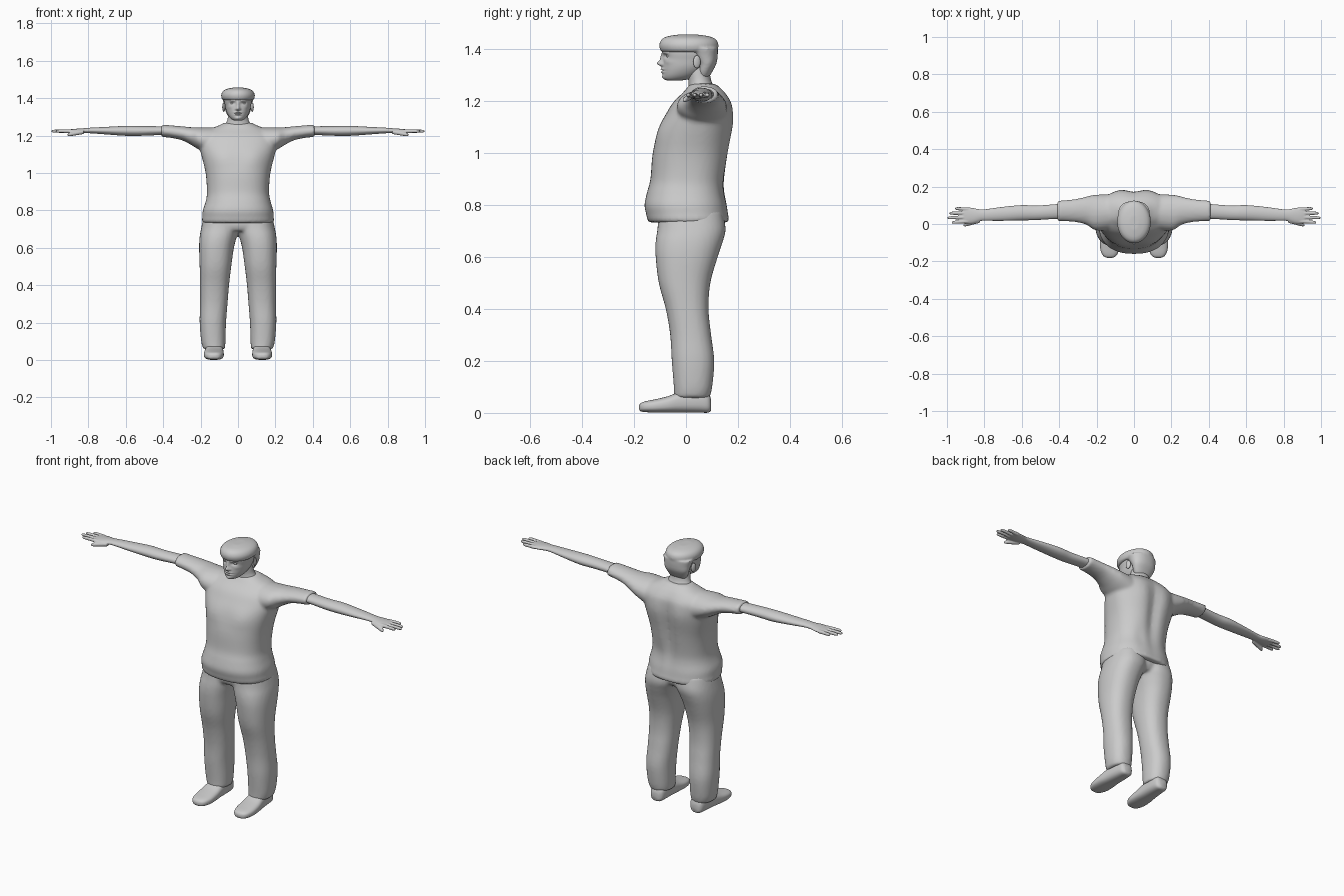
import bpy, bmesh, math
from mathutils import Matrix

grey = bpy.data.materials.new("plain grey")
grey.diffuse_color = (0.6, 0.6, 0.6, 1)


def spline(rows, steps):
    """Smooth the list of rings with a Catmull-Rom curve."""
    out = []
    for i in range(len(rows) - 1):
        p0, p1, p2 = rows[max(i - 1, 0)], rows[i], rows[i + 1]
        p3 = rows[min(i + 2, len(rows) - 1)]
        for s in range(steps):
            t = s / steps
            out.append([0.5 * (2 * b + (c - a) * t + (2 * a - 5 * b + 4 * c - d) * t * t
                               + (3 * b - a - 3 * c + d) * t ** 3)
                        for a, b, c, d in zip(p0, p1, p2, p3)])
    return out + [list(rows[-1])]


def loft(bm, axis, rows, n=32, p=2.0, steps=4, side=1):
    """Rows are (position on axis, min a, max a, min b, max b); rings are superellipses."""
    rings = []
    others = [k for k in range(3) if k != axis]
    for t, a0, a1, b0, b1 in spline(rows, steps):
        ring = []
        for i in range(n):
            w = 2 * math.pi * i / n
            c, s = math.cos(w), math.sin(w)
            co = [0, 0, 0]
            co[axis] = t
            co[others[0]] = (a0 + a1) / 2 + (a1 - a0) / 2 * math.copysign(abs(c) ** (2 / p), c)
            co[others[1]] = (b0 + b1) / 2 + (b1 - b0) / 2 * math.copysign(abs(s) ** (2 / p), s)
            co[0] *= side
            ring.append(bm.verts.new(co))
        rings.append(ring)
    for r, q in zip(rings, rings[1:]):
        for i in range(n):
            j = (i + 1) % n
            bm.faces.new((r[i], r[j], q[j], q[i]))
    bm.faces.new(rings[0][::-1])
    bm.faces.new(rings[-1])


def ball(bm, centre, scale, turn=0):
    m = Matrix.Translation(centre) @ Matrix.Rotation(turn, 4, 'Z') @ Matrix.Diagonal((*scale, 1))
    bmesh.ops.create_uvsphere(bm, u_segments=20, v_segments=12, radius=1, matrix=m)


def bumps(bm, face, limit, items):
    """Push the front (-1) or back (+1) in y with soft bumps (x, z, width, height, depth)."""
    for v in bm.verts:
        if v.co.y * face > limit:
            v.co.y += sum(d * math.exp(-((v.co.x - x) / w) ** 2 - ((v.co.z - z) / h) ** 2)
                          for x, z, w, h, d in items)


def finish(name, bm, mirror=False, voxel=0, smooth=4):
    bmesh.ops.recalc_face_normals(bm, faces=bm.faces)
    me = bpy.data.meshes.new(name)
    bm.to_mesh(me)
    bm.free()
    me.materials.append(grey)
    me.polygons.foreach_set("use_smooth", [True] * len(me.polygons))
    ob = bpy.data.objects.new(name, me)
    bpy.context.collection.objects.link(ob)
    if mirror:
        ob.modifiers.new("mirror", 'MIRROR').use_mirror_merge = False
    if voxel:
        r = ob.modifiers.new("blend", 'REMESH')
        r.mode, r.voxel_size, r.use_smooth_shade = 'VOXEL', voxel, True
        s = ob.modifiers.new("soften", 'SMOOTH')
        s.factor, s.iterations = 0.5, smooth
    return ob


# Shirt: torso with sleeves blended in
bm = bmesh.new()
loft(bm, 2, [(0.733, -.188, .188, -.143, .162), (0.748, -.193, .193, -.150, .167),
             (0.765, -.190, .190, -.153, .164), (0.80, -.188, .188, -.160, .160),
             (0.85, -.172, .174, -.150, .152), (0.90, -.166, .166, -.137, .152),
             (1.00, -.173, .173, -.128, .166), (1.10, -.197, .197, -.102, .178),
             (1.16, -.210, .210, -.072, .178), (1.20, -.200, .200, -.046, .172),
             (1.235, -.150, .150, -.010, .150), (1.255, -.100, .100, .006, .130),
             (1.268, -.078, .078, .018, .115)], n=64, p=2.35)
bumps(bm, 1, .06, [(0, 1.0, .035, .17, -.018), (.08, 1.13, .05, .08, .008),
                   (-.08, 1.13, .05, .08, .008), (.07, .86, .03, .07, -.006)])
bumps(bm, -1, .03, [(.09, 1.08, .06, .05, -.008), (-.09, 1.08, .06, .05, -.008)])
for s in (1, -1):
    loft(bm, 0, [(.08, -.030, .160, 1.06, 1.243), (.20, -.035, .157, 1.120, 1.243),
                 (.25, -.006, .148, 1.150, 1.245), (.30, .008, .136, 1.175, 1.250),
                 (.36, .014, .128, 1.188, 1.255), (.41, .016, .125, 1.193, 1.259)], side=s)
finish("shirt", bm, voxel=.009)

# Trousers: two loose legs joined at the hips
bm = bmesh.new()
for s in (1, -1):
    loft(bm, 2, [(.058, .070, .185, -.046, .091), (.10, .067, .197, -.047, .101),
                 (.20, .064, .205, -.055, .109), (.30, .056, .203, -.061, .097),
                 (.40, .048, .203, -.078, .087), (.50, .036, .205, -.105, .094),
                 (.60, .022, .208, -.117, .122), (.66, .006, .205, -.117, .142),
                 (.71, -.010, .196, -.110, .153), (.78, -.010, .180, -.105, .140)],
         p=2.3, side=s)
loft(bm, 2, [(.69, -.15, .15, -.095, .115), (.72, -.18, .18, -.108, .135),
             (.78, -.18, .18, -.105, .135)], p=2.4)
finish("trousers", bm, voxel=.009)

# Shoes
bm = bmesh.new()
loft(bm, 1, [(-.181, .118, .142, .014, .028), (-.174, .100, .160, .006, .038),
             (-.155, .086, .174, .003, .045), (-.12, .077, .182, .001, .052),
             (-.07, .076, .182, .001, .064), (-.02, .078, .176, .001, .082),
             (.05, .080, .168, .001, .088), (.085, .087, .160, .001, .078),
             (.097, .105, .145, .010, .050)], p=2.7)
finish("shoe", bm, mirror=True)

# Arms with palm, fingers and thumb
bm = bmesh.new()
loft(bm, 0, [(.34, .028, .114, 1.204, 1.248), (.42, .027, .106, 1.203, 1.250),
             (.52, .021, .099, 1.199, 1.251), (.60, .019, .101, 1.199, 1.252),
             (.70, .017, .092, 1.206, 1.247), (.78, .017, .081, 1.212, 1.243),
             (.82, .016, .078, 1.213, 1.240), (.86, .004, .086, 1.211, 1.237),
             (.895, .002, .090, 1.212, 1.234), (.915, .006, .088, 1.215, 1.231)])


def finger(a, b, r):
    rows = []
    for t, k in ((0, 1), (.3, 1), (.5, .95), (.75, .92), (.9, .78), (.97, .5), (1, .12)):
        x, y, z = (p + (q - p) * t for p, q in zip(a, b))
        rows.append((x, y - r * k, y + r * k, z - r * k, z + r * k))
    loft(bm, 0, rows, n=14, steps=2)


for y0, x1, y1 in ((.014, .976, .008), (.036, 1.0, .033), (.058, .990, .058), (.079, .958, .083)):
    finger((.885, y0, 1.223), (x1, y1, 1.224), .0095)
finger((.825, .018, 1.220), (.912, -.007, 1.204), .0115)
finish("arm", bm, mirror=True, voxel=.0035, smooth=3)

# Neck
bm = bmesh.new()
loft(bm, 2, [(1.20, -.070, .070, .010, .110), (1.25, -.070, .070, .010, .108),
             (1.28, -.058, .058, .009, .097), (1.31, -.053, .053, .004, .092),
             (1.35, -.050, .050, .000, .090)])
finish("neck", bm)

# Head with a sculpted face
bm = bmesh.new()
loft(bm, 2, [(1.280, -.018, .018, -.072, -.020), (1.286, -.032, .032, -.083, .015),
             (1.298, -.045, .045, -.088, .045), (1.315, -.056, .056, -.089, .070),
             (1.335, -.064, .064, -.089, .090), (1.360, -.069, .069, -.088, .102),
             (1.390, -.074, .074, -.091, .110), (1.420, -.070, .070, -.085, .105),
             (1.440, -.045, .045, -.060, .070)], n=96, p=2.1, steps=9)
face = [(0, 1.346, .009, .011, -.021), (0, 1.366, .007, .016, -.010),
        (0, 1.324, .017, .0045, -.008), (0, 1.313, .015, .0045, -.008),
        (0, 1.318, .022, .002, .004), (0, 1.293, .016, .008, -.005)]
for s in (1, -1):
    face += [(s * .030, 1.374, .014, .008, .010), (s * .010, 1.342, .006, .006, -.006),
             (s * .030, 1.389, .018, .005, -.004), (s * .045, 1.352, .014, .010, -.003)]
bumps(bm, -1, .03, face)
finish("head", bm)

# Eyes and ears
bm = bmesh.new()
ball(bm, (.030, -.066, 1.374), (.012, .010, .007))
finish("eye", bm, mirror=True)
bm = bmesh.new()
ball(bm, (.076, .042, 1.352), (.007, .015, .025), turn=.35)
finish("ear", bm, mirror=True)

# Hair: overhanging cap and a lower back
bm = bmesh.new()
loft(bm, 2, [(1.390, -.080, .080, -.092, .117), (1.398, -.087, .087, -.099, .122),
             (1.418, -.090, .090, -.103, .125), (1.438, -.080, .080, -.094, .116),
             (1.450, -.058, .058, -.072, .090), (1.457, -.025, .025, -.030, .045)], n=48)
loft(bm, 2, [(1.295, -.048, .048, .045, .090), (1.315, -.060, .060, .042, .102),
             (1.345, -.071, .071, .042, .117), (1.375, -.077, .077, .020, .122),
             (1.405, -.085, .085, .000, .123)], n=48, p=2.2)
finish("hair", bm, voxel=.005)
